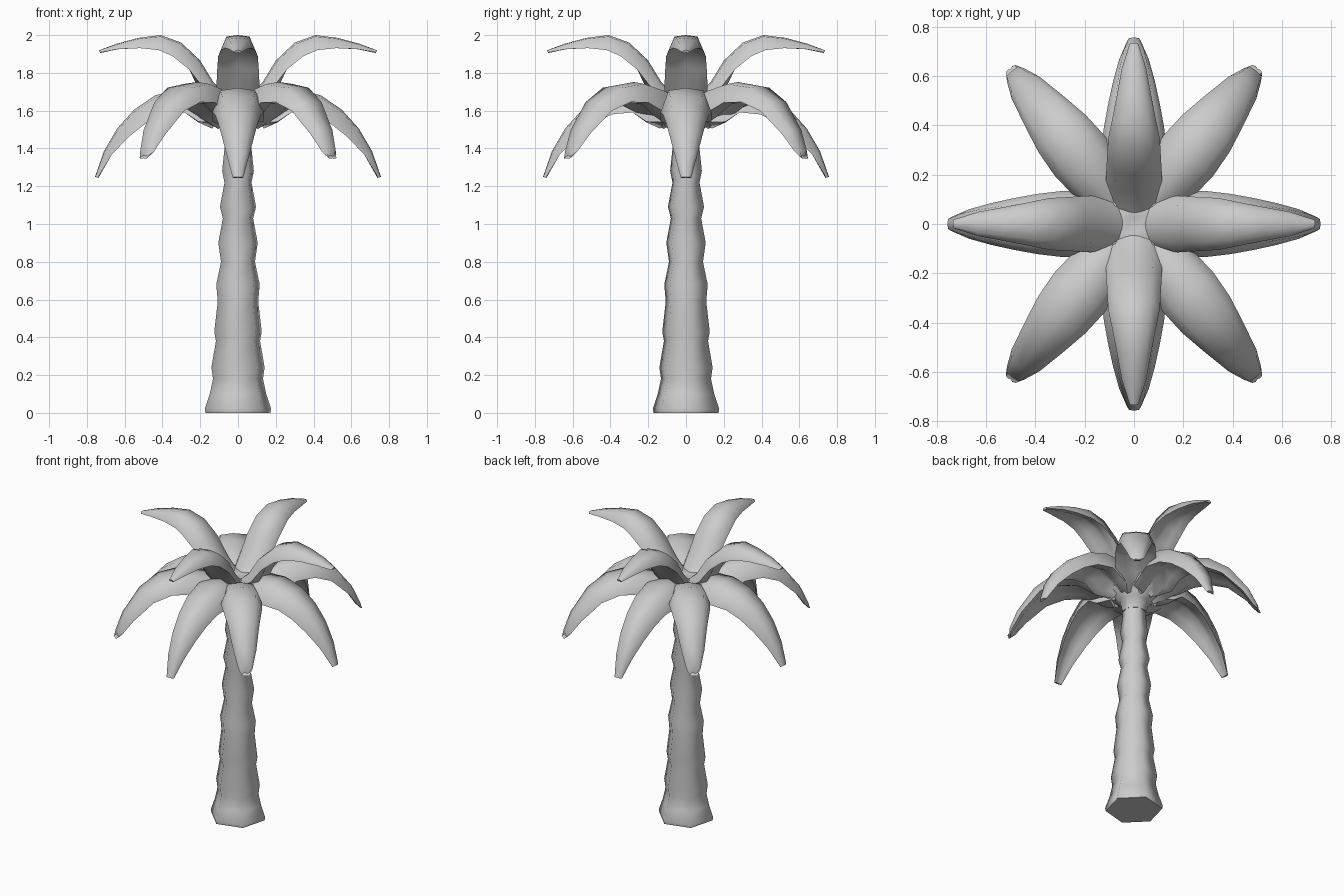
import bpy, bmesh, math
from mathutils import Vector

cube = bpy.data.objects.get("Cube")
if cube:
    bpy.data.objects.remove(cube, do_unlink=True)

grey = bpy.data.materials.new("pale_grey")
grey.use_nodes = True
grey.diffuse_color = (0.6, 0.6, 0.6, 1)
grey.node_tree.nodes["Principled BSDF"].inputs["Base Color"].default_value = (0.6, 0.6, 0.6, 1)


def loft(name, rings, sharp=65):
    """Skin a list of closed rings, cap both ends and shade smooth."""
    bm = bmesh.new()
    loops = [[bm.verts.new(p) for p in ring] for ring in rings]
    n = len(loops[0])
    for a, b in zip(loops, loops[1:]):
        for i in range(n):
            j = (i + 1) % n
            bm.faces.new((a[i], a[j], b[j], b[i]))
    bm.faces.new(loops[0][::-1])
    bm.faces.new(loops[-1])
    bmesh.ops.recalc_face_normals(bm, faces=bm.faces[:])
    mesh = bpy.data.meshes.new(name)
    bm.to_mesh(mesh)
    bm.free()
    mesh.materials.append(grey)
    obj = bpy.data.objects.new(name, mesh)
    bpy.context.collection.objects.link(obj)
    bpy.ops.object.select_all(action='DESELECT')
    obj.select_set(True)
    bpy.context.view_layer.objects.active = obj
    bpy.ops.object.shade_smooth_by_angle(angle=math.radians(sharp))
    return obj


def lathe(name, profile, sides, start):
    """Rings of the given radius and height around the trunk axis."""
    rings = []
    for r, z in profile:
        angles = [math.radians(start) + math.tau * i / sides for i in range(sides)]
        rings.append([Vector((r * math.cos(a), r * math.sin(a), z)) for a in angles])
    return loft(name, rings)


def frond(name, azimuth, path):
    """Arched leaf: path holds (reach, height, half width, edge drop, thickness)."""
    a = math.radians(azimuth)
    out = Vector((math.cos(a), math.sin(a), 0))
    side = Vector((-math.sin(a), math.cos(a), 0))
    up = Vector((0, 0, 1))
    mids = [out * p[0] + up * p[1] for p in path]
    rings = []
    for i, (r, z, w, drop, thick) in enumerate(path):
        tangent = mids[min(i + 1, len(mids) - 1)] - mids[max(i - 1, 0)]
        normal = tangent.cross(side).normalized()
        if normal.z < 0:
            normal = -normal
        section = [(-1, -drop), (-0.68, -drop * 0.1), (0, 0), (0.68, -drop * 0.1),
                   (1, -drop), (0.5, -thick - drop * 0.3), (0, -thick),
                   (-0.5, -thick - drop * 0.3)]
        rings.append([mids[i] + side * (w * u) + normal * v for u, v in section])
    return loft(name, rings)


# Ringed trunk
lathe("trunk", [(.178, 0), (.182, .02), (.155, .1), (.137, .18), (.146, .24), (.121, .38),
                (.13, .43), (.111, .59), (.119, .68), (.093, .8), (.108, .9),
                (.083, 1.03), (.099, 1.09), (.074, 1.22), (.087, 1.28),
                (.074, 1.4), (.08, 1.54)], 6, 15)

# Heart of the crown, flaring out from the trunk
lathe("crown_core", [(.075, 1.43), (.095, 1.5), (.17, 1.55), (.19, 1.62),
                     (.12, 1.69), (.03, 1.67)], 8, 22.5)

upper = [(.03, 1.66, .09, .03, .08), (.13, 1.75, .115, .06, .07), (.20, 1.865, .11, .075, .05),
         (.30, 1.96, .105, .085, .045), (.41, 2.0, .09, .08, .04), (.53, 1.985, .07, .055, .032),
         (.64, 1.955, .05, .03, .022), (.735, 1.92, .018, .012, .012)]
lower = [(.05, 1.65, .10, .13, .13), (.16, 1.715, .135, .18, .13), (.30, 1.72, .135, .13, .085),
         (.44, 1.68, .122, .11, .06), (.55, 1.605, .105, .095, .045), (.64, 1.505, .085, .075, .035),
         (.71, 1.385, .06, .045, .028), (.757, 1.25, .028, .015, .015)]
diagonal = [(.05, 1.65, .09, .10, .13), (.20, 1.715, .12, .13, .12), (.35, 1.752, .13, .11, .085),
            (.50, 1.73, .122, .09, .06), (.63, 1.65, .1, .07, .045),
            (.745, 1.5, .072, .045, .035), (.795, 1.39, .045, .025, .025),
            (.79, 1.35, .025, .015, .015)]

# Two tiers of fronds along the axes
for label, angle in (("left", 0), ("back", 90), ("right", 180), ("front", 270)):
    frond("upper_frond_" + label, angle, upper)
    frond("lower_frond_" + label, angle, lower)

# Fronds between them
for label, angle in (("back_left", 51.5), ("back_right", 128.5),
                     ("front_right", 231.5), ("front_left", 308.5)):
    frond("diagonal_frond_" + label, angle, diagonal)
